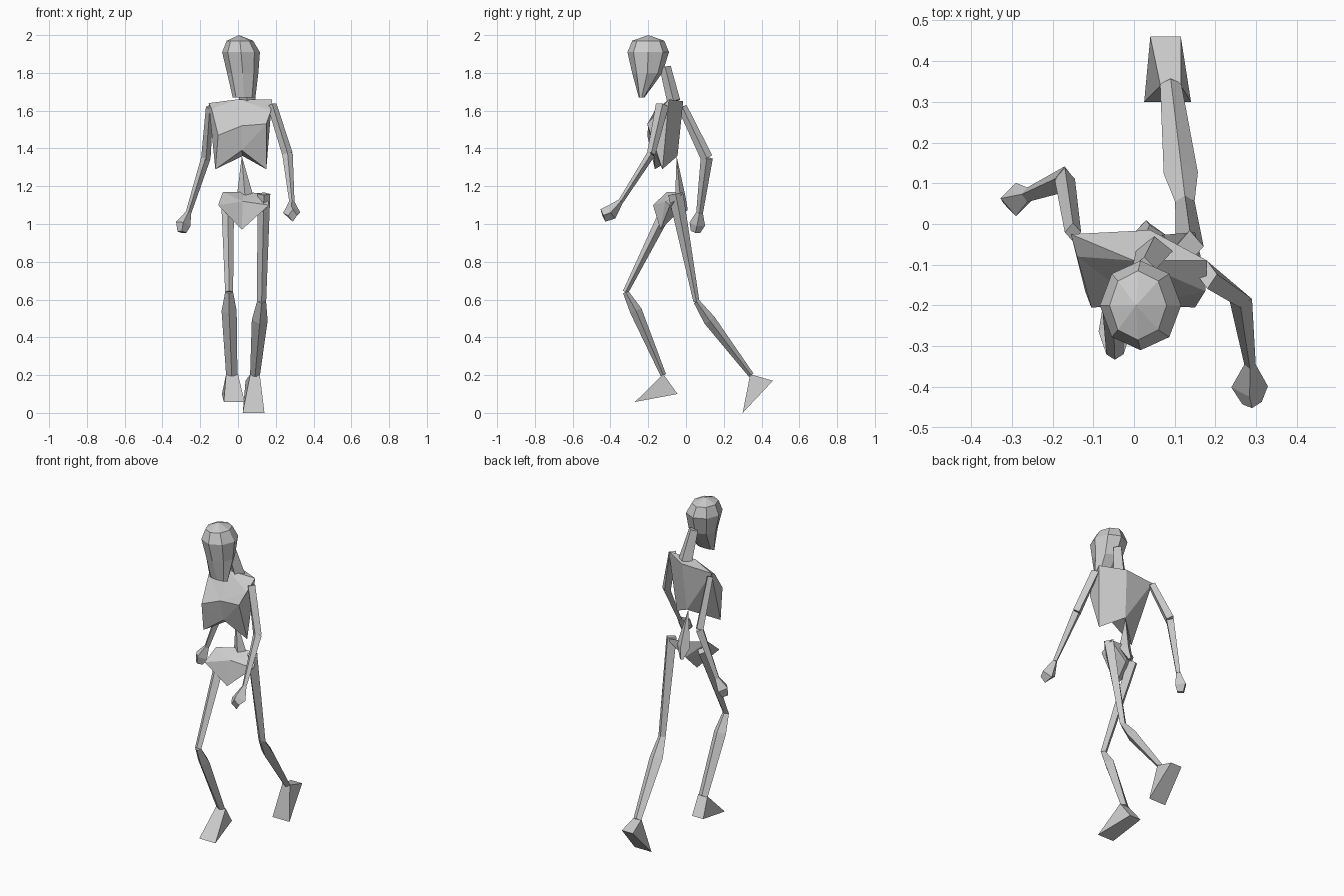
import bpy, bmesh, math
from mathutils import Vector

cube = bpy.data.objects.get("Cube")
if cube:
    bpy.data.objects.remove(cube, do_unlink=True)

# One plain material for the whole figure
grey = bpy.data.materials.new("pale_grey")
grey.use_nodes = True
colour = (0.6, 0.6, 0.6, 1)
grey.diffuse_color = colour
grey.node_tree.nodes["Principled BSDF"].inputs["Base Color"].default_value = colour


def finish(name, bm):
    """Clean the mesh, face it outward and link it as an object."""
    bmesh.ops.remove_doubles(bm, verts=bm.verts[:], dist=0.0005)
    bmesh.ops.recalc_face_normals(bm, faces=bm.faces[:])
    mesh = bpy.data.meshes.new(name)
    bm.to_mesh(mesh)
    bm.free()
    mesh.materials.append(grey)
    obj = bpy.data.objects.new(name, mesh)
    bpy.context.collection.objects.link(obj)
    return obj


def loft(name, rings, sides=4, level=False):
    """Skin rings (x, y, z, half width, half depth) set across the path."""
    bm = bmesh.new()
    centres = [Vector(ring[:3]) for ring in rings]
    loops = []
    last = len(rings) - 1
    for i, (x, y, z, wide, deep) in enumerate(rings):
        along = centres[min(i + 1, last)] - centres[max(i - 1, 0)]
        along = Vector((0, 0, -1)) if level else along.normalized()
        across = Vector((1, 0, 0))
        across = (across - along * across.dot(along)).normalized()
        depth = along.cross(across)
        loop = []
        for k in range(sides):
            angle = math.tau * k / sides
            offset = across * wide * math.cos(angle) + depth * deep * math.sin(angle)
            loop.append(bm.verts.new(centres[i] + offset))
        loops.append(loop)
    for low, high in zip(loops, loops[1:]):
        for k in range(sides):
            n = (k + 1) % sides
            bm.faces.new((low[k], low[n], high[n], high[k]))
    bm.faces.new(loops[0])
    bm.faces.new(loops[-1])
    return finish(name, bm)


def shell(name, points, faces):
    """Build a faceted solid from lettered points and face words."""
    bm = bmesh.new()
    verts = {key: bm.verts.new(co) for key, co in points.items()}
    for word in faces.split():
        bm.faces.new([verts[key] for key in word])
    return finish(name, bm)


def foot(name, edges):
    """Wedge between ankle, heel and toe edges (left x, right x, y, z)."""
    bm = bmesh.new()
    near, far = [], []
    for x_low, x_high, y, z in edges:
        near.append(bm.verts.new((x_low, y, z)))
        far.append(bm.verts.new((x_high, y, z)))
    bm.faces.new(near)
    bm.faces.new(far)
    for k in range(3):
        n = (k + 1) % 3
        bm.faces.new((near[k], near[n], far[n], far[k]))
    return finish(name, bm)


# Head: faceted crown tapering to a narrow chin
loft("head", [
    (0.005, -0.2, 2.0, 0, 0),
    (0.01, -0.2, 1.97, 0.07, 0.085),
    (0.016, -0.2, 1.91, 0.1, 0.11),
    (0.025, -0.205, 1.8, 0.083, 0.08),
    (0.032, -0.235, 1.67, 0.06, 0.015),
], sides=8, level=True)
loft("neck", [(0.05, -0.065, 1.65, 0.045, 0.035), (0.025, -0.11, 1.83, 0.03, 0.03)])

# Ribcage: turned so the left shoulder leads
shell("ribcage", {
    "a": (-0.155, -0.025, 1.64),  # right shoulder
    "b": (0.04, -0.015, 1.65),    # upper back
    "c": (0.18, -0.09, 1.66),     # left shoulder
    "d": (0.0, -0.09, 1.66),      # base of throat
    "e": (-0.14, -0.08, 1.61),
    "f": (0.175, -0.165, 1.6),
    "g": (0.02, -0.2, 1.52),      # breastbone
    "h": (-0.105, -0.205, 1.47),
    "i": (0.15, -0.205, 1.53),
    "j": (-0.12, -0.165, 1.29),   # lowest ribs
    "k": (0.15, -0.125, 1.29),
    "l": (0.025, -0.045, 1.36),
    "m": (0.02, -0.17, 1.39),
}, "abd bcd ade deg dgf dfc egh gfi hgm hmj gim ikm cif cki aeh ahj abl alj bckl jml lmk")

# Spine and pelvis: the right hip leads
loft("spine", [
    (0.02, -0.05, 1.36, 0, 0),
    (0.038, -0.03, 1.14, 0.045, 0.028),
    (0.03, 0, 1.07, 0.01, 0.01),
])
shell("pelvis", {
    "p": (0.02, -0.135, 0.97),
    "n": (0.025, -0.11, 1.12),
    "r": (-0.105, -0.175, 1.1),
    "t": (-0.08, -0.1, 1.17),
    "s": (0.03, -0.03, 1.17),
    "w": (0.15, -0.02, 1.16),
    "v": (0.165, -0.085, 1.1),
    "q": (0.03, -0.035, 1.07),
}, "rpn npv rnt tns nws nvw tsq swq rtq rqp wvq vpq")

# Legs: thigh top, knee, calf bulge, ankle
legs = {
    "left": [(0.137, -0.055, 1.16, 0.034, 0.04), (0.125, 0.055, 0.59, 0.024, 0.016),
             (0.115, 0.125, 0.49, 0.042, 0.032), (0.09, 0.345, 0.2, 0.026, 0.015)],
    "right": [(-0.055, -0.08, 1.12, 0.034, 0.035), (-0.047, -0.32, 0.64, 0.021, 0.015),
              (-0.047, -0.265, 0.54, 0.04, 0.032), (-0.033, -0.12, 0.2, 0.03, 0.015)],
}
for side, rings in legs.items():
    loft(side + "_thigh", rings[:2])
    loft(side + "_shin", rings[1:])
foot("left_foot", [(0.065, 0.115, 0.34, 0.205), (0.04, 0.115, 0.46, 0.17),
                   (0.025, 0.14, 0.3, 0)])
foot("right_foot", [(-0.063, 0, -0.12, 0.205), (-0.085, -0.01, -0.045, 0.1),
                    (-0.075, 0.035, -0.27, 0.058)])

# Arms: shoulder, elbow, wrist, knuckles, fingertips
arms = {
    "left": [(0.18, -0.125, 1.63, 0.025, 0.035), (0.262, -0.185, 1.37, 0.028, 0.022),
             (0.285, -0.345, 1.12, 0.014, 0.014), (0.284, -0.4, 1.06, 0.045, 0.04),
             (0.29, -0.44, 1.045, 0.024, 0.035)],
    "right": [(-0.15, -0.02, 1.62, 0.02, 0.025), (-0.17, 0.11, 1.35, 0.025, 0.032),
              (-0.262, 0.072, 1.06, 0.015, 0.018), (-0.29, 0.06, 1.0, 0.04, 0.042),
              (-0.297, 0.05, 0.957, 0.024, 0.025)],
}
for side, rings in arms.items():
    loft(side + "_upper_arm", rings[:2])
    loft(side + "_forearm", rings[1:3])
    loft(side + "_hand", rings[2:])
